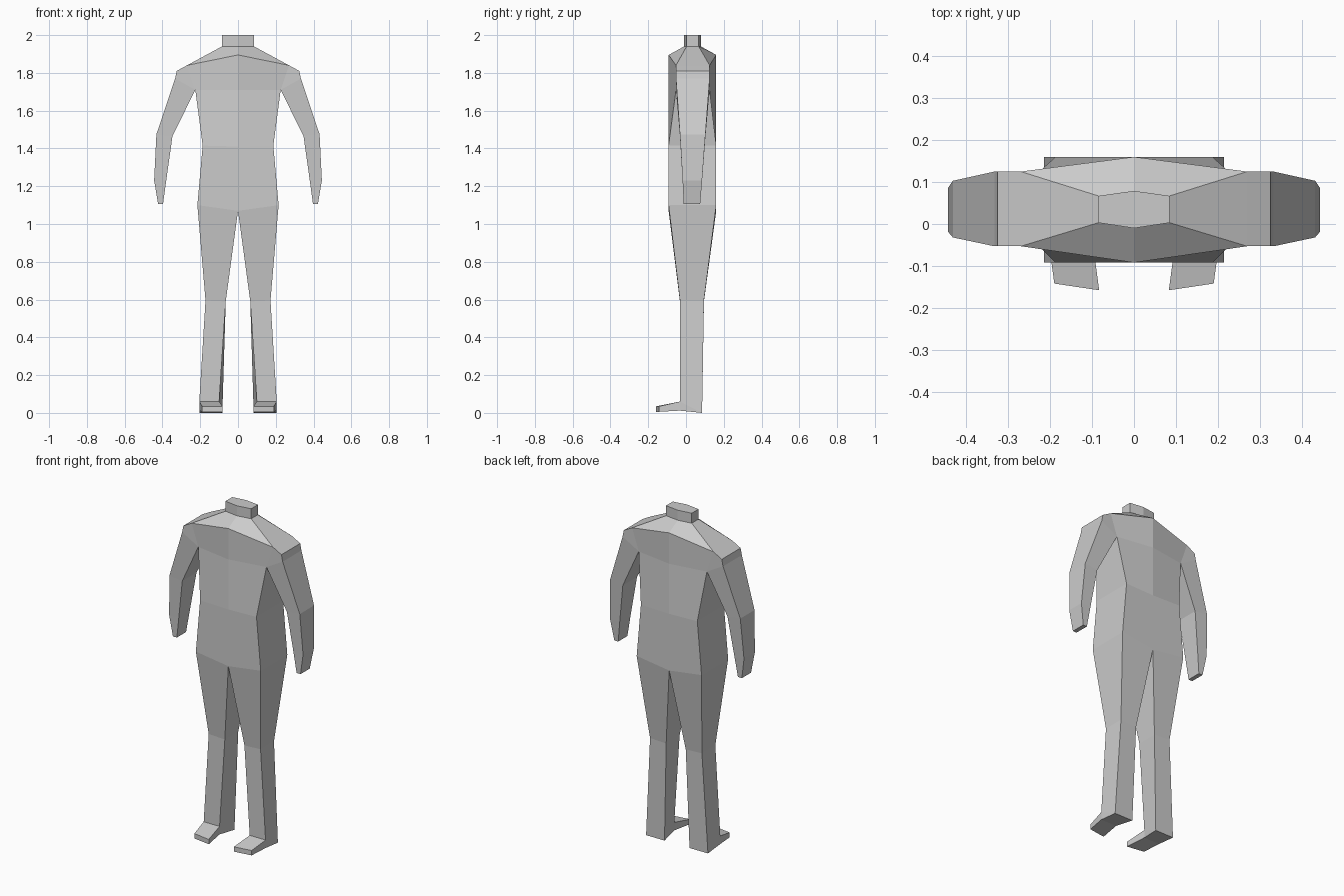
import bpy
import bmesh

if "Cube" in bpy.data.objects:
    bpy.data.objects.remove(bpy.data.objects["Cube"], do_unlink=True)

grey = bpy.data.materials.new("light_grey")
grey.use_nodes = True
grey.diffuse_color = (0.6, 0.6, 0.6, 1)
grey.node_tree.nodes["Principled BSDF"].inputs["Base Color"].default_value = (0.6, 0.6, 0.6, 1)

bm = bmesh.new()


def face(points):
    bm.faces.new([bm.verts.new(p) for p in points])


def loft(rings, skip=()):
    """Join successive rings of four points; skip holds (row, side) openings."""
    for row, (a, b) in enumerate(zip(rings, rings[1:])):
        for i in range(4):
            if (row, i) not in skip:
                j = (i + 1) % 4
                face([a[i], a[j], b[j], b[i]])


def torso_ring(x, z_mid, z_side, front_mid, front, back, back_mid):
    """Front centre, front side, back side, back centre of the left half."""
    return [(0, front_mid, z_mid), (x, front, z_side), (x, back, z_side), (0, back_mid, z_mid)]


def arm_ring(outer, inner, front, back):
    """Outer and inner (x, z) points, each at a front and a back depth."""
    return [(outer[0], front, outer[1]), (outer[0], back, outer[1]),
            (inner[0], back, inner[1]), (inner[0], front, inner[1])]


# Neck, shoulders, chest, waist and hips (left half, open on the centre plane)
torso = [
    torso_ring(0.085, 2.00, 2.00, -0.010, 0.003, 0.067, 0.079),
    torso_ring(0.085, 1.94, 1.94, -0.010, 0.003, 0.067, 0.079),
    torso_ring(0.270, 1.895, 1.84, -0.092, -0.053, 0.125, 0.160),
    torso_ring(0.226, 1.71, 1.71, -0.092, -0.053, 0.125, 0.160),
    torso_ring(0.187, 1.41, 1.415, -0.092, -0.092, 0.160, 0.160),
    torso_ring(0.215, 1.07, 1.10, -0.092, -0.092, 0.160, 0.160),
]
loft(torso, skip={(r, 3) for r in range(5)} | {(2, 1)})
face(torso[0])

# Arm, fanning out from the armpit and then tapering to the hand
armpit = (0.226, 1.71)
arm = [
    arm_ring((0.270, 1.84), armpit, -0.053, 0.125),
    arm_ring((0.325, 1.81), armpit, -0.053, 0.125),
    arm_ring((0.333, 1.77), armpit, -0.053, 0.125),
    arm_ring((0.432, 1.475), (0.347, 1.465), -0.032, 0.103),
    arm_ring((0.444, 1.23), (0.380, 1.23), -0.018, 0.085),
    arm_ring((0.423, 1.105), (0.397, 1.105), -0.012, 0.075),
]
loft(arm, skip={(r, 2) for r in (0, 1)})
face(arm[-1])

# Leg from hip to ankle, with the heel on the ground
knee = [(0.065, -0.032, 0.59), (0.172, -0.032, 0.595),
        (0.172, 0.095, 0.595), (0.065, 0.095, 0.59)]
heel = [(0.205, 0.085, 0), (0.083, 0.085, 0)]
ankle = [(0.100, -0.032, 0.06), (0.205, -0.032, 0.06)]
arch = [(0.100, -0.032, 0.012), (0.205, -0.032, 0.012)]
loft([torso[-1], knee, ankle + heel, arch + heel], skip={(2, 0), (2, 2)})
face(arch + heel)

# Foot pointing forwards
toe = [(0.083, -0.158, 0.035), (0.190, -0.142, 0.035),
       (0.190, -0.142, 0.006), (0.083, -0.158, 0.006)]
loft([ankle + arch[::-1], toe])
face(toe)

# Mirror to the right half, weld, and drop collapsed faces
half = bm.verts[:] + bm.edges[:] + bm.faces[:]
copy = bmesh.ops.duplicate(bm, geom=half)["geom"]
for v in copy:
    if isinstance(v, bmesh.types.BMVert):
        v.co.x = -v.co.x
bmesh.ops.remove_doubles(bm, verts=bm.verts[:], dist=0.0005)
bmesh.ops.dissolve_degenerate(bm, edges=bm.edges[:], dist=0.0001)
bmesh.ops.recalc_face_normals(bm, faces=bm.faces[:])

mesh = bpy.data.meshes.new("headless_body")
bm.to_mesh(mesh)
bm.free()
mesh.materials.append(grey)
body = bpy.data.objects.new("headless_body", mesh)
bpy.context.collection.objects.link(body)
